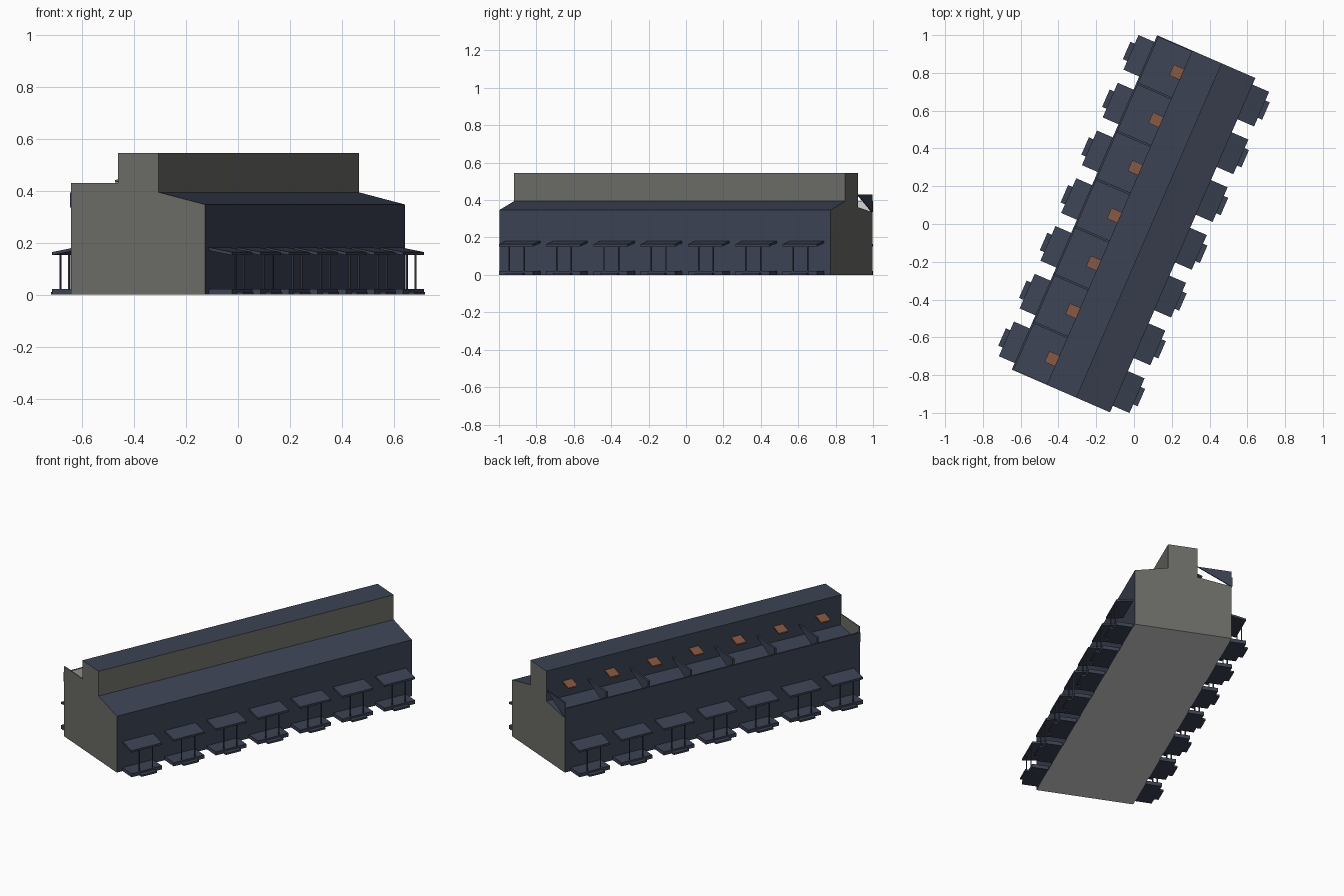
import bpy, math
from mathutils import Matrix

if "Cube" in bpy.data.objects:
    bpy.data.objects.remove(bpy.data.objects["Cube"])

TURN = Matrix.Rotation(math.radians(-23.5), 4, 'Z')   # whole building is turned on the plot
HALF_W, HALF_L = 0.281, 0.965
BAYS = 7
PITCH = 2 * HALF_L / BAYS


def colour(name, rgb):
    m = bpy.data.materials.new(name)
    m.diffuse_color = (*rgb, 1)
    m.use_nodes = True
    m.node_tree.nodes["Principled BSDF"].inputs["Base Color"].default_value = m.diffuse_color
    return m


SLATE = colour("slate_blue", (0.045, 0.055, 0.087))
GREY = colour("warm_grey", (0.148, 0.148, 0.136))
BROWN = colour("copper_brown", (0.22, 0.09, 0.05))
WHITE = colour("pale_grey", (0.68, 0.68, 0.68))


def make(name, prisms, mats, rule=None):
    """Each prism is (profile of (u, z) points, v start, v end), extruded along the building."""
    verts, faces = [], []
    for prof, v0, v1 in prisms:
        b, n = len(verts), len(prof)
        verts += [(u, v0, z) for u, z in prof] + [(u, v1, z) for u, z in prof]
        faces += [tuple(range(b, b + n)), tuple(range(b + 2 * n - 1, b + n - 1, -1))]
        for i in range(n):
            j = (i + 1) % n
            faces.append((b + j, b + i, b + n + i, b + n + j))
    me = bpy.data.meshes.new(name)
    me.from_pydata(verts, [], faces)
    for m in mats:
        me.materials.append(m)
    if rule:
        for p in me.polygons:
            p.material_index = rule(p.normal, p.center)
    me.transform(TURN)
    ob = bpy.data.objects.new(name, me)
    bpy.context.collection.objects.link(ob)
    return ob


def rect(u0, u1, z0, z1):
    return [(u0, z0), (u1, z0), (u1, z1), (u0, z1)]


def mirror(prof):
    return [(-u, z) for u, z in reversed(prof)]


# Main block with raised upper storey: grey ends and one upper wall, pale base
body = [(-HALF_W, 0), (HALF_W, 0), (HALF_W, 0.347), (0.087, 0.394), (0.087, 0.546),
        (-0.084, 0.546), (-0.084, 0.362), (-HALF_W, 0.335)]


def body_rule(n, c):
    if n.z < -0.5:
        return 2
    return 1 if abs(n.y) > 0.5 or (n.x > 0.5 and c.z > 0.4) else 0


make("main_block", [(body, -HALF_L, HALF_L)], [SLATE, GREY, WHITE], body_rule)

# Low terrace parapet, pale on its inner side
make("terrace_parapet", [(rect(-HALF_W - 0.005, -HALF_W + 0.005, 0.335, 0.394), -HALF_L, HALF_L)],
     [SLATE, WHITE], lambda n, c: 1 if n.x > 0.5 else 0)

# Terrace end walls: full panel at the front, triangle at the back
cap = [(-HALF_W, 0.335), (-0.084, 0.362), (-0.084, 0.43), (-HALF_W, 0.43)]
make("terrace_front_wall", [(cap, -HALF_L, -HALF_L + 0.006)], [GREY])
tri = [(-HALF_W, 0.335), (-0.084, 0.43), (-HALF_W, 0.43)]
make("terrace_back_wall", [(tri, HALF_L - 0.006, HALF_L)], [SLATE])

# Triangular terrace dividers between the homes
div = [-HALF_L + PITCH * k for k in range(1, BAYS)]
make("terrace_dividers", [(tri, v - 0.006, v + 0.006) for v in div], [SLATE])

# Small sloping canopies above the terrace doors
centres = [-HALF_L + PITCH * (k + 0.5) for k in range(BAYS)]
canopy = [(-0.143, 0.432), (-0.082, 0.452), (-0.082, 0.460), (-0.143, 0.440)]
make("terrace_canopies", [(canopy, v - 0.031, v + 0.031) for v in centres], [BROWN])

# Porches on both long sides
awning = [(HALF_W, 0.170), (0.377, 0.152), (0.377, 0.164), (HALF_W, 0.182)]
deck = rect(HALF_W, 0.377, 0, 0.022)
step = rect(0.37, 0.402, 0, 0.011)
post = rect(0.364, 0.370, 0.02, 0.157)
for side, flip in (("right", lambda p: p), ("left", mirror)):
    make(side + "_awnings", [(flip(awning), v - 0.1, v + 0.1) for v in centres], [SLATE])
    make(side + "_decks", [(flip(deck), v - 0.1, v + 0.1) for v in centres], [SLATE])
    make(side + "_steps", [(flip(step), v - 0.05, v + 0.05) for v in centres], [SLATE])
    make(side + "_posts", [(flip(post), v + s * 0.043 - 0.003, v + s * 0.043 + 0.003)
                           for v in centres for s in (-1, 1)], [SLATE])
